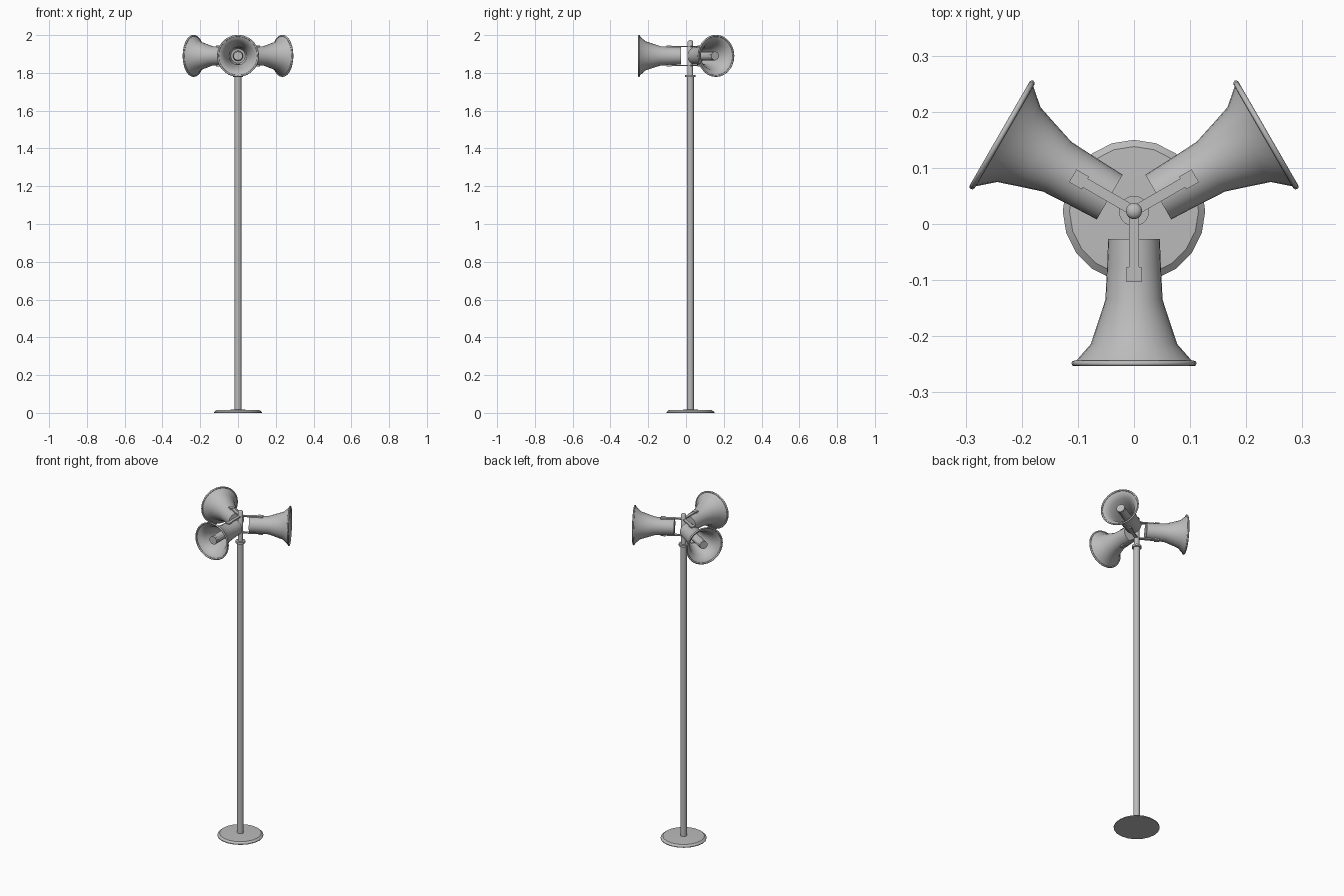
import bpy, bmesh, math
from mathutils import Matrix, Vector

cube = bpy.data.objects.get("Cube")
if cube:
    bpy.data.objects.remove(cube, do_unlink=True)

grey = bpy.data.materials.new("painted grey metal")
grey.use_nodes = True
colour = (0.5, 0.5, 0.5, 1)
grey.diffuse_color = colour
grey.node_tree.nodes["Principled BSDF"].inputs["Base Color"].default_value = colour

CENTRE = Vector((0, 0.023, 0))
HORN_Z = 1.89


def finish(bm, name, matrix, angle=35):
    bmesh.ops.remove_doubles(bm, verts=bm.verts, dist=1e-5)
    bmesh.ops.recalc_face_normals(bm, faces=bm.faces)
    mesh = bpy.data.meshes.new(name)
    bm.to_mesh(mesh)
    bm.free()
    mesh.materials.append(grey)
    obj = bpy.data.objects.new(name, mesh)
    bpy.context.collection.objects.link(obj)
    obj.matrix_world = matrix
    bpy.ops.object.select_all(action='DESELECT')
    obj.select_set(True)
    bpy.context.view_layer.objects.active = obj
    bpy.ops.object.shade_smooth_by_angle(angle=math.radians(angle))
    return obj


def lathe(name, profile, matrix, steps=24, angle=35):
    """Spin (radius, height) points around local z."""
    bm = bmesh.new()
    verts = [bm.verts.new((r, 0, h)) for r, h in profile]
    edges = [bm.edges.new(pair) for pair in zip(verts, verts[1:])]
    bmesh.ops.spin(bm, geom=verts + edges, cent=(0, 0, 0), axis=(0, 0, 1),
                   angle=math.tau, steps=steps, use_merge=True)
    return finish(bm, name, matrix, angle)


def box(name, low, high, matrix):
    low, high = Vector(low), Vector(high)
    bm = bmesh.new()
    bmesh.ops.create_cube(bm, size=1, matrix=Matrix.Translation((low + high) / 2)
                          @ Matrix.Diagonal((*(high - low), 1)))
    return finish(bm, name, matrix)


# Mast, from the ground up
mast = Matrix.Translation(CENTRE)
lathe("base_plate", [(0, 0), (0.127, 0), (0.127, 0.004), (0.115, 0.014), (0, 0.018)],
      mast, 20, 25)
lathe("pole", [(0, 0.01), (0.0185, 0.01), (0.0185, 1.78), (0, 1.78)], mast, 16)
lathe("collar", [(0, 1.778), (0.027, 1.778), (0.027, 1.79), (0, 1.79)], mast, 20)
lathe("top_post", [(0, 1.78), (0.0145, 1.78), (0.0145, 1.966), (0.009, 1.972), (0, 1.974)],
      mast, 16, 60)

# Horn shell: outside from the closed back to the rim, then back down the inside
outer = [(0.046, 0.05), (0.048, 0.10), (0.051, 0.158), (0.064, 0.198),
         (0.077, 0.237), (0.106, 0.27)]
inner = [(r - 0.004, d) for r, d in reversed(outer[1:])]
shell = [(0, 0.05)] + outer + inner + [(0.038, 0.08), (0, 0.08)]
rim = [(0.1065 + 0.005 * math.cos(a), 0.2715 + 0.005 * math.sin(a))
       for a in [math.tau * i / 8 for i in range(9)]]
tube = [(0, 0.075), (0.028, 0.075), (0.028, 0.10), (0.024, 0.11), (0.024, 0.262), (0, 0.262)]

for side, heading in (("front", -90), ("left", 30), ("right", 150)):
    turn = Matrix.Translation(CENTRE + Vector((0, 0, HORN_Z))) @ \
        Matrix.Rotation(math.radians(heading), 4, 'Z')
    axis = turn @ Matrix.Rotation(math.pi / 2, 4, 'Y')
    lathe(side + "_horn", shell, axis, 28, 50)
    lathe(side + "_horn_rim", rim, axis, 28, 60)
    lathe(side + "_horn_tube", tube, axis, 10)
    # Bracket arms and clamp pads above and below each horn
    for level, flip in (("upper", 0), ("lower", math.pi)):
        place = turn @ Matrix.Rotation(flip, 4, 'X')
        box(f"{side}_{level}_arm", (0.0, -0.009, 0.047), (0.115, 0.009, 0.053), place)
        box(f"{side}_{level}_clamp", (0.10, -0.013, 0.042), (0.126, 0.013, 0.055), place)
